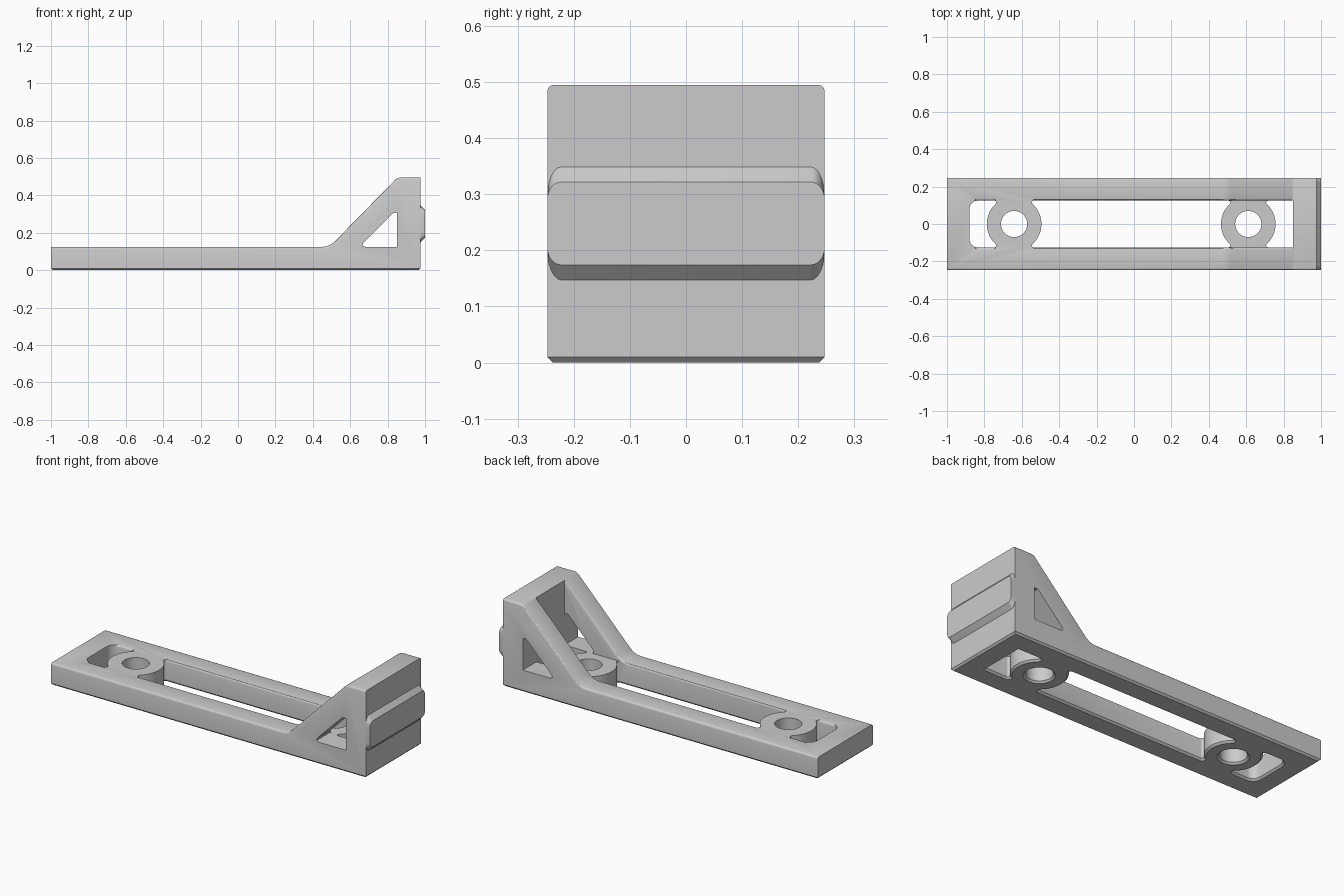
import bpy, bmesh, math
from mathutils import Vector

cube = bpy.data.objects.get("Cube")
if cube:
    bpy.data.objects.remove(cube, do_unlink=True)

grey = bpy.data.materials.new("plain_grey")
grey.use_nodes = True
grey.diffuse_color = (0.6, 0.6, 0.6, 1)
grey.node_tree.nodes["Principled BSDF"].inputs["Base Color"].default_value = (0.6, 0.6, 0.6, 1)

HALF_Y = 0.247       # half width of the bracket
SLOT_Y = 0.125       # half width of the open middle
PLATE_Z = 0.125      # plate thickness
WALL_X = 0.85        # inner face of the end wall
FACE_X = 0.975       # outer face of the end wall
TOP_Z = 0.495
BOSSES = (-0.641, 0.611)
BOSS_R, HOLE_R, NECK_R = 0.146, 0.07, 0.01


def make_object(name, bm):
    bmesh.ops.recalc_face_normals(bm, faces=bm.faces[:])
    mesh = bpy.data.meshes.new(name)
    bm.to_mesh(mesh)
    bm.free()
    mesh.materials.append(grey)
    ob = bpy.data.objects.new(name, mesh)
    bpy.context.collection.objects.link(ob)
    return ob


def prism(name, points, low, high, axis):
    """Extrude a 2D outline along y (points are x, z) or z (points are x, y)."""
    bm = bmesh.new()
    place = (lambda p, d: (p[0], d, p[1])) if axis == "y" else (lambda p, d: (p[0], p[1], d))
    loops = [[bm.verts.new(place(p, d)) for p in points] for d in (low, high)]
    skin(bm, *loops)
    return make_object(name, bm)


def skin(bm, first, second):
    bm.faces.new(first)
    bm.faces.new(second)
    n = len(first)
    for i in range(n):
        j = (i + 1) % n
        bm.faces.new((first[i], first[j], second[j], second[i]))


def arc(cx, cy, rx, ry, start, end, steps):
    angles = [math.radians(start + (end - start) * i / steps) for i in range(steps + 1)]
    return [(cx + rx * math.cos(a), cy + ry * math.sin(a)) for a in angles]


def boss_end(cx, side):
    """Slot end wrapped around a round boss, listed from +y to -y."""
    ny = SLOT_Y - NECK_R
    nx = math.sqrt((BOSS_R + NECK_R) ** 2 - ny ** 2)
    a = math.degrees(math.atan2(ny, nx))
    neck = arc(nx, ny, NECK_R, NECK_R, 90, 180 + a, 6)
    curve = arc(0, 0, BOSS_R, BOSS_R, a, -a, 16)[1:-1]
    pts = neck + curve + [(x, -y) for x, y in reversed(neck)]
    return [(cx + side * x, y) for x, y in pts]


def flat_end(x, radius):
    """Straight slot end with rounded corners, listed from +y to -y."""
    if not radius:
        return [(x, SLOT_Y), (x, -SLOT_Y)]
    c = SLOT_Y - radius
    return (arc(x + radius, c, radius, radius, 90, 180, 8)
            + arc(x + radius, -c, radius, radius, 180, 270, 8))


# Main body from its side profile
profile = [(-1, 0), (FACE_X, 0), (FACE_X, TOP_Z), (0.862, TOP_Z), (0.852, 0.492),
           (0.843, 0.486), (0.515, 0.151), (0.495, 0.136), (0.476, 0.128), (0.455, PLATE_Z), (-1, PLATE_Z)]
body = prism("bracket_body", profile, -HALF_Y, HALF_Y, "y")

# Cutters: space between the sloped cheeks, side windows, slots and screw holes
cutters = [prism("cheek_gap_cutter", [(0.44, -SLOT_Y), (WALL_X, -SLOT_Y), (WALL_X, SLOT_Y), (0.44, SLOT_Y)],
                 PLATE_Z, 0.7, "z")]
window = [(0.68, PLATE_Z), (WALL_X, PLATE_Z), (WALL_X, 0.305), (0.828, 0.305),
          (0.668, 0.143), (0.666, 0.131)]
cutters.append(prism("window_cutter", window, -0.4, 0.4, "y"))
slots = [(flat_end(-0.88, 0.045), boss_end(BOSSES[0], -1)),
         (boss_end(BOSSES[0], 1), boss_end(BOSSES[1], -1)),
         (boss_end(BOSSES[1], 1), flat_end(WALL_X, 0))]
for left, right in slots:
    cutters.append(prism("slot_cutter", left + right[::-1], -0.1, 0.2, "z"))
for cx in BOSSES:
    cutters.append(prism("hole_cutter", arc(cx, 0, HOLE_R, HOLE_R, 0, 360, 48)[:-1], -0.1, 0.2, "z"))

for cutter in cutters:
    cutter.hide_render = True
    mod = body.modifiers.new(cutter.name, "BOOLEAN")
    mod.operation = "DIFFERENCE"
    mod.solver = "EXACT"
    mod.object = cutter
bpy.context.view_layer.update()
cut_mesh = bpy.data.meshes.new_from_object(body.evaluated_get(bpy.context.evaluated_depsgraph_get()))
body.modifiers.clear()
body.data = cut_mesh
for cutter in cutters:
    bpy.data.objects.remove(cutter, do_unlink=True)

# Chamfer the underside and round the long upper edges
bm = bmesh.new()
bm.from_mesh(body.data)
bmesh.ops.remove_doubles(bm, verts=bm.verts[:], dist=0.00005)
bm.normal_update()


def is_bottom(e):
    return (len(e.link_faces) == 2 and all(v.co.z < 0.001 for v in e.verts)
            and e.calc_face_angle(0) > 0.5)


def is_upper_side(e):
    if len(e.link_faces) != 2 or not e.is_convex:
        return False
    mid = (e.verts[0].co + e.verts[1].co) / 2
    if abs(mid.y) < 0.12 or mid.z < 0.12 or (mid.x > 0.6 and mid.z < 0.2):
        return False
    a, b = (f.normal for f in e.link_faces)
    return any(p.z > 0.3 and abs(q.y) > 0.95 for p, q in ((a, b), (b, a)))


for rule, size, segments in ((is_bottom, 0.01, 1), (is_upper_side, 0.011, 3)):
    bmesh.ops.bevel(bm, geom=[e for e in bm.edges if rule(e)], offset=size, offset_type="OFFSET",
                    segments=segments, profile=0.5, affect="EDGES", clamp_overlap=False)
    bm.normal_update()
bm.to_mesh(body.data)
bm.free()

# Raised rail across the outer end face, with tapered sides and rounded ends
def rail_ring(bm, x, low, high, corner):
    w = 0.025
    y, lo, hi = HALF_Y - w, low + corner, high - corner
    pts = (arc(y, hi, w, corner, 0, 90, 6) + arc(-y, hi, w, corner, 90, 180, 6)
           + arc(-y, lo, w, corner, 180, 270, 6) + arc(y, lo, w, corner, 270, 360, 6))
    return [bm.verts.new((x, p[0], p[1])) for p in pts]


bm = bmesh.new()
skin(bm, rail_ring(bm, FACE_X - 0.002, 0.145, 0.351, 0.055), rail_ring(bm, 1.0, 0.174, 0.322, 0.03))
rail = make_object("end_rail", bm)

# Smooth shading with crisp edges
bpy.ops.object.select_all(action="DESELECT")
for ob in (body, rail):
    ob.select_set(True)
bpy.context.view_layer.objects.active = body
bpy.ops.object.shade_smooth_by_angle(angle=math.radians(30))
